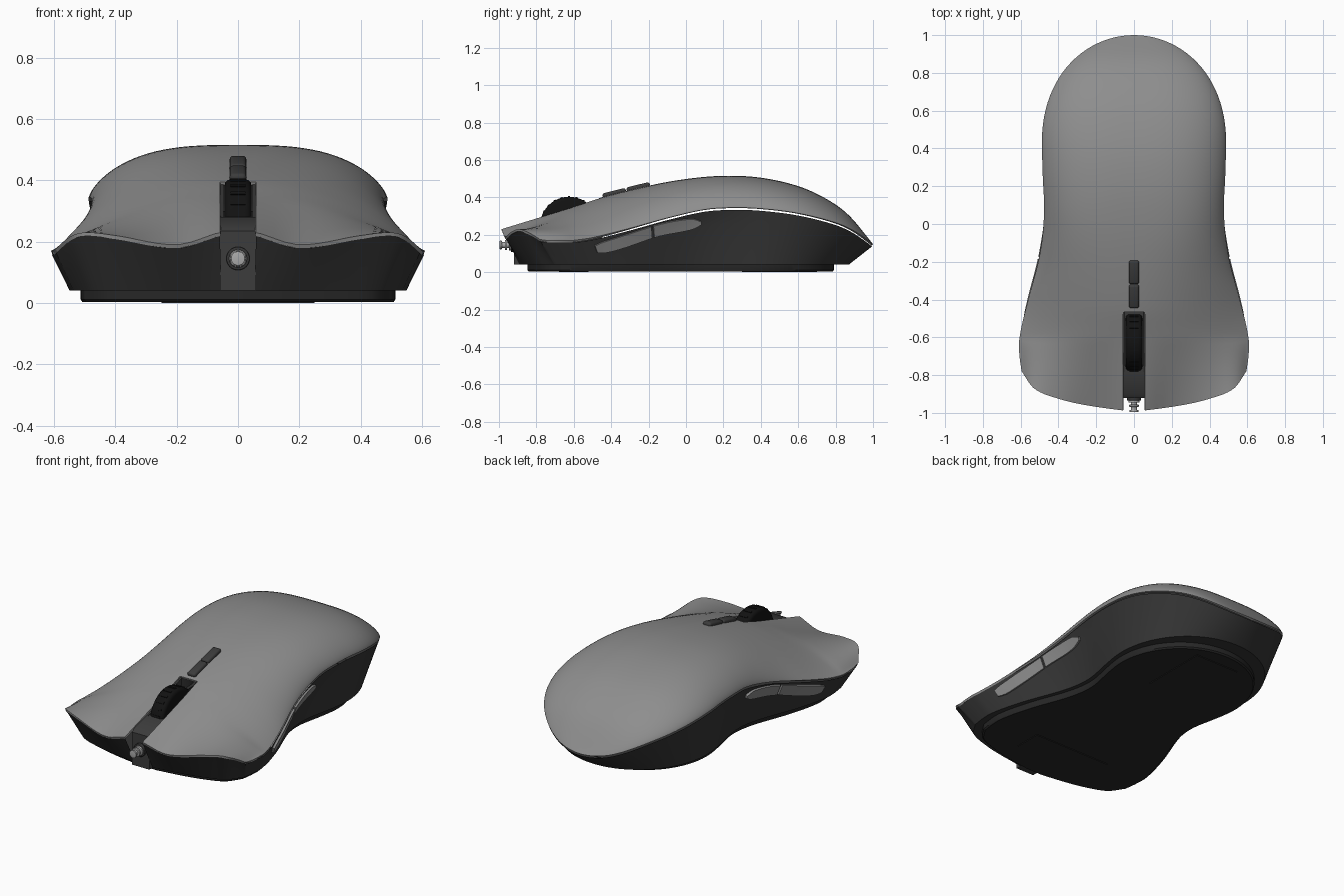
import bpy, bmesh, math
from mathutils import Matrix, Vector

if "Cube" in bpy.data.objects:
    bpy.data.objects.remove(bpy.data.objects["Cube"])


def material(name, v):
    m = bpy.data.materials.new(name)
    m.use_nodes = True
    m.diffuse_color = (v, v, v, 1)
    m.node_tree.nodes["Principled BSDF"].inputs["Base Color"].default_value = (v, v, v, 1)
    return m


SHELL = material("shell grey", 0.27)
BUTTON = material("side button grey", 0.25)
BODY = material("body charcoal", 0.035)
STRIP = material("strip charcoal", 0.045)
PLATE = material("underside black", 0.02)
RUBBER = material("wheel black", 0.006)
METAL = material("connector grey", 0.4)


def curve(pts):
    """Smooth function through a few (x, y) points."""
    def slope(i):
        a, b = pts[max(i - 1, 0)], pts[min(i + 1, len(pts) - 1)]
        return (b[1] - a[1]) / (b[0] - a[0])

    def f(x):
        x = min(max(x, pts[0][0]), pts[-1][0])
        i = max(k for k in range(len(pts) - 1) if pts[k][0] <= x)
        (x0, y0), (x1, y1) = pts[i], pts[i + 1]
        h = x1 - x0
        t = (x - x0) / h
        return ((2*t**3 - 3*t**2 + 1) * y0 + (t**3 - 2*t**2 + t) * h * slope(i)
                + (3*t**2 - 2*t**3) * y1 + (t**3 - t**2) * h * slope(i + 1))
    return f


def finish(name, bm, mat, bevel=0, thickness=0):
    me = bpy.data.meshes.new(name)
    bm.to_mesh(me)
    bm.free()
    me.materials.append(mat)
    ob = bpy.data.objects.new(name, me)
    bpy.context.collection.objects.link(ob)
    bpy.context.view_layer.objects.active = ob
    if thickness:
        mod = ob.modifiers.new("thickness", "SOLIDIFY")
        mod.thickness = thickness
        mod.offset = -1
        bpy.ops.object.modifier_apply(modifier=mod.name)
    if bevel:
        mod = ob.modifiers.new("bevel", "BEVEL")
        mod.width = bevel
        mod.segments = 3
        bpy.ops.object.modifier_apply(modifier=mod.name)
    for p in ob.data.polygons:
        p.use_smooth = True
    ob.data.set_sharp_from_angle(angle=math.radians(35))
    return ob


# Shape rules of the shell
side = curve([(-1, .595), (-.8, .607), (-.6, .605), (-.4, .56), (-.2, .507),
              (-.05, .483), (.1, .476), (.25, .483), (.42, .488)])
crest = curve([(-.6, .35), (-.45, .4), (-.2, .462), (0, .498), (.2, .515), (.4, .505),
               (.6, .46), (.75, .392), (.87, .305), (1, .15)])
rim = curve([(-.6, .17), (-.5, .185), (-.3, .235), (-.1, .29), (.1, .335), (.25, .345),
             (.4, .34), (.6, .315), (.8, .265), (.9, .22), (1, .15)])
nose_y = curve([(0, -.995), (.25, -.96), (.4, -.925), (.53, -.87), (.595, -.78)])
nose_z = curve([(0, .24), (.06, .23), (.2, .19), (.4, .22), (.5, .23), (.55, .215), (.6, .17)])


def shell_point(s, u):
    w = side(s)
    if s > .42:
        w = .488 * math.sqrt(max(0, 1 - ((s - .42) / .58) ** 2.2))
    x, a = w * u, abs(u)
    blend = min(max((s + .6) / .7, 0), 1)
    blend = blend * blend * (3 - 2 * blend)
    arch = max(0, 1 - a ** (2 + blend)) ** (1 - .3 * blend)
    z = rim(s) + (crest(s) - rim(s)) * arch
    y = s
    if s < -.6:
        k = (-.6 - s) / .4
        y = -.6 + k * (nose_y(abs(x)) + .6)
        z += k * (nose_z(abs(x)) - z)
    return Vector((x, y, z))


N = 24
US = [math.sin(math.pi / 2 * i / N) for i in range(-N, N + 1)]
SS = [-1 + 1.42 * i / 44 for i in range(44)]
SS += [.42 + .58 * math.sin(math.pi / 2 * i / 24) for i in range(25)]

# Upper shell with wheel slot
bm = bmesh.new()
rows = [[bm.verts.new(shell_point(s, u)) for u in US] for s in SS]
for r0, r1 in zip(rows, rows[1:]):
    for j in range(2 * N):
        bm.faces.new((r0[j], r0[j + 1], r1[j + 1], r1[j]))
bmesh.ops.remove_doubles(bm, verts=bm.verts, dist=.0002)
for co, no in (((.058, 0, 0), (1, 0, 0)), ((-.058, 0, 0), (1, 0, 0)), ((0, -.465, 0), (0, 1, 0))):
    bmesh.ops.bisect_plane(bm, geom=bm.verts[:] + bm.edges[:] + bm.faces[:],
                           plane_co=co, plane_no=no, dist=1e-5)
slot = [f for f in bm.faces
        if abs(f.calc_center_median().x) < .058 and f.calc_center_median().y < -.465]
bmesh.ops.delete(bm, geom=slot, context="FACES")
finish("upper_shell", bm, SHELL, thickness=.012)


# Lower body: walls tapering from the shell rim to the underside
def wall_point(p, t):
    waist = math.exp(-((p.y - .05) / .28) ** 2)
    fx = .995 - .095 * t - .1 * waist * t ** .7
    fy = .995 - (.095 if p.y < 0 else .125) * t
    return Vector((p.x * fx, p.y * fy, p.z - .012 + (.052 - p.z) * t))


half = [shell_point(-1, u) for u in [.1] + [u for u in US if u > .12]]
half += [shell_point(s, 1) for s in SS[1:]]
outline = half + [Vector((-p.x, p.y, p.z)) for p in reversed(half[:-1])]

bm = bmesh.new()
rings = [[bm.verts.new(wall_point(p, k / 8)) for p in outline] for k in range(9)]
for r0, r1 in zip(rings, rings[1:]):
    for i in range(len(outline) - 1):
        bm.faces.new((r0[i], r1[i], r1[i + 1], r0[i + 1]))
bm.faces.new(reversed(rings[-1]))
finish("lower_body", bm, BODY)

# Underside plate
bm = bmesh.new()
levels = []
for z, inset in ((.045, 1), (.012, 1), (.004, .99)):
    ring = []
    for p in outline:
        q = wall_point(p, 1)
        fy = .955 if q.y < 0 else .91
        ring.append(bm.verts.new((q.x * .935 * inset, q.y * fy * inset, z)))
    levels.append(ring)
for r0, r1 in zip(levels, levels[1:]):
    for i in range(len(outline)):
        j = (i + 1) % len(outline)
        bm.faces.new((r0[i], r1[i], r1[j], r0[j]))
bm.faces.new(reversed(levels[-1]))
finish("underside_plate", bm, PLATE)


def box(name, center, size, mat, bevel=0, tilt=0):
    bm = bmesh.new()
    bmesh.ops.create_cube(bm, size=1, matrix=Matrix.Translation(center)
                          @ Matrix.Rotation(tilt, 4, "X") @ Matrix.Diagonal((*size, 1)))
    return finish(name, bm, mat, bevel)


def cylinder(name, center, radius, depth, axis, mat, bevel=0, sides=32):
    bm = bmesh.new()
    rot = Vector((0, 0, 1)).rotation_difference(Vector(axis)).to_matrix().to_4x4()
    bmesh.ops.create_cone(bm, cap_ends=True, segments=sides, radius1=radius, radius2=radius,
                          depth=depth, matrix=Matrix.Translation(center) @ rot)
    return finish(name, bm, mat, bevel)


def side_profile(name, pts, x0, x1, mat):
    bm = bmesh.new()
    f = bm.faces.new([bm.verts.new((x0, y, z)) for y, z in pts])
    ext = bmesh.ops.extrude_face_region(bm, geom=[f])["geom"]
    bmesh.ops.translate(bm, vec=(x1 - x0, 0, 0),
                        verts=[v for v in ext if isinstance(v, bmesh.types.BMVert)])
    bmesh.ops.recalc_face_normals(bm, faces=bm.faces)
    return finish(name, bm, mat)


box("front_foot", (0, -.6, .004), (.5, .16, .008), PLATE)
box("rear_foot", (0, .5, .004), (.28, .4, .008), PLATE)

# Centre strip and wheel housing
side_profile("centre_strip", [(-.92, .04), (-.92, .235), (-.9, .25), (-.79, .28), (-.45, .3),
                              (-.45, .04)], -.058, .058, STRIP)
for name, sx in (("left", 1), ("right", -1)):
    side_profile(name + "_wheel_guard", [(-.8, .26), (-.8, .275), (-.6, .338), (-.46, .388),
                                         (-.46, .26)], sx * .048, sx * .06, STRIP)

# Scroll wheel with ribbed tread
cylinder("scroll_wheel", (0, -.625, .247), .156, .088, (1, 0, 0), RUBBER, .02, 48)
for i in range(24):
    a = math.tau * i / 24
    box("wheel_rib", (0, -.625 + .155 * math.cos(a), .247 + .155 * math.sin(a)),
        (.05, .012, .008), RUBBER, tilt=a - math.pi / 2)

# Two top buttons behind the wheel
slope = math.atan2(.062, .25)
for name, y in (("front_top_button", -.383), ("rear_top_button", -.255)):
    box(name, (0, y, crest(y) + .003), (.054, .128, .03), STRIP, .012, slope)

# Cable connector
cylinder("connector_socket", (0, -.925, .145), .038, .02, (0, 1, 0), BODY, .004)
cylinder("connector_core", (0, -.955, .145), .016, .08, (0, 1, 0), METAL)
for y, r in ((-.94, .029), (-.962, .026), (-.99, .023)):
    cylinder("connector_rib", (0, y, .145), r, .012, (0, 1, 0), METAL, .003)

# Side buttons lying on the body walls
upper = curve([(-.5, .25), (-.45, .17), (-.18, .06), (.03, .1), (.09, .2)])
lower = curve([(-.5, .52), (-.45, .56), (-.18, .34), (.03, .31), (.09, .24)])
for label, sx in (("left", 1), ("right", -1)):
    for name, y0, y1 in (("front", -.5, -.187), ("rear", -.175, .085)):
        bm = bmesh.new()
        grid = []
        for i in range(13):
            y = y0 + (y1 - y0) * i / 12
            col = []
            for k in range(5):
                t = upper(y) + (lower(y) - upper(y)) * k / 4
                p = wall_point(shell_point(y, 1), t)
                p.x = sx * (p.x + .014)
                col.append(bm.verts.new(p))
            grid.append(col)
        for c0, c1 in zip(grid, grid[1:]):
            for k in range(4):
                quad = (c0[k], c0[k + 1], c1[k + 1], c1[k])
                bm.faces.new(quad if sx > 0 else quad[::-1])
        finish(label + "_" + name + "_side_button", bm, BUTTON, thickness=.025)
